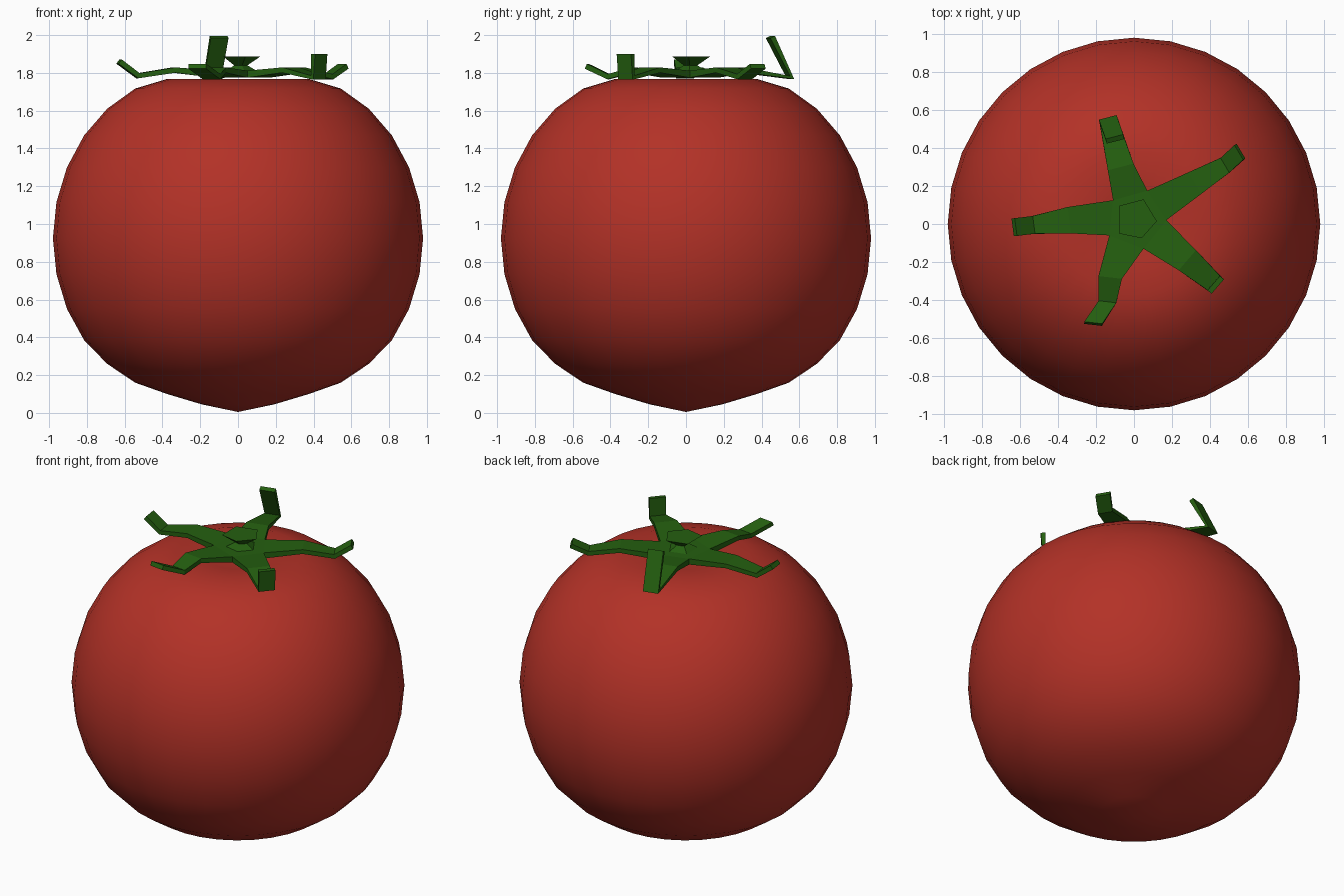
import bpy, bmesh, math
from mathutils import Vector

if "Cube" in bpy.data.objects:
    bpy.data.objects.remove(bpy.data.objects["Cube"])


def material(name, rgb):
    m = bpy.data.materials.new(name)
    m.diffuse_color = (*rgb, 1)
    m.use_nodes = True
    m.node_tree.nodes["Principled BSDF"].inputs["Base Color"].default_value = m.diffuse_color
    return m


def make_object(name, bm, mat):
    bmesh.ops.recalc_face_normals(bm, faces=bm.faces[:])
    me = bpy.data.meshes.new(name)
    bm.to_mesh(me)
    bm.free()
    me.materials.append(mat)
    ob = bpy.data.objects.new(name, me)
    bpy.context.collection.objects.link(ob)
    return ob


red = material("tomato red", (0.45, 0.031, 0.02))
green = material("leaf green", (0.018, 0.115, 0.005))

# Fruit: sphere with a pointed base and a dented top, set ring by ring
R, CZ, RINGS = 0.98, 0.925, 16
heights = [0.005, 0.045, 0.10, 0.16, 0.26, 0.385, 0.55, 0.734, 0.925,
           1.116, 1.30, 1.469, 1.61, 1.717, 1.768, 1.755, 1.73]
bm = bmesh.new()
bmesh.ops.create_uvsphere(bm, u_segments=32, v_segments=RINGS, radius=R)
for v in bm.verts:
    ring = round((1 - math.acos(max(-1, min(1, v.co.z / R))) / math.pi) * RINGS)
    v.co.z = heights[ring]
for f in bm.faces:
    f.smooth = True
make_object("fruit", bm, red)

# Calyx: five bent sepals that share the notch points of a pentagonal core
notches = [(0.07, 0.175), (-0.11, 0.125), (-0.13, -0.06), (0.05, -0.13), (0.17, 0.02)]
# centre line (x, y, z, half width) from the core outwards; sepal i lies between notch i and i+1
sepals = [
    [(-0.07, 0.30, 1.815, 0.07), (-0.135, 0.55, 1.775, 0.048), (-0.10, 0.447, 1.99, 0.048)],
    [(-0.34, 0.02, 1.815, 0.07), (-0.53, -0.005, 1.785, 0.047), (-0.63, -0.017, 1.86, 0.047)],
    [(-0.125, -0.28, 1.815, 0.062), (-0.14, -0.41, 1.78, 0.047), (-0.215, -0.525, 1.835, 0.047)],
    [(0.28, -0.19, 1.815, 0.07), (0.425, -0.315, 1.775, 0.05), (0.43, -0.32, 1.90, 0.05)],
    [(0.32, 0.215, 1.815, 0.066), (0.48, 0.31, 1.78, 0.045), (0.557, 0.38, 1.835, 0.045)],
]
T = 0.014
bm = bmesh.new()
top = [bm.verts.new((x, y, 1.812)) for x, y in notches]
low = [bm.verts.new((x, y, 1.775)) for x, y in notches]
bm.faces.new(top)
bm.faces.new(low[::-1])
for i, path in enumerate(sepals):
    j = (i + 1) % 5
    prev = [top[i], top[j], low[j], low[i]]
    root = (Vector(notches[i]) + Vector(notches[j])) / 2
    pts = [Vector((*root, 1.795))] + [Vector(p[:3]) for p in path]
    for k in range(1, len(pts)):
        d = (pts[k] - pts[k - 1]).normalized()
        if k + 1 < len(pts):
            d = (d + (pts[k + 1] - pts[k]).normalized()).normalized()
        flat = pts[2] - pts[1]
        side = Vector((flat.y, -flat.x, 0)).normalized()
        n = side.cross(d).normalized() * T
        s = side * path[k - 1][3]
        c = pts[k]
        cur = [bm.verts.new(p) for p in (c + s + n, c - s + n, c - s - n, c + s - n)]
        for a in range(4):
            b = (a + 1) % 4
            bm.faces.new((prev[a], prev[b], cur[b], cur[a]))
        prev = cur
    bm.faces.new(prev)
make_object("calyx", bm, green)

# Stem stub: five-sided, flaring upwards
bm = bmesh.new()
rim = [(0.05, 0.13), (-0.08, 0.095), (-0.08, -0.05), (0.04, -0.075), (0.12, 0.015)]
centre = Vector((0.012, 0.022))
rings = []
for z, scale in ((1.805, 0.9), (1.84, 0.35), (1.888, 1.0)):
    rings.append([bm.verts.new((*(centre + (Vector(p) - centre) * scale), z)) for p in rim])
for lower, upper in zip(rings, rings[1:]):
    for a in range(5):
        b = (a + 1) % 5
        bm.faces.new((lower[a], lower[b], upper[b], upper[a]))
bm.faces.new(rings[0][::-1])
bm.faces.new(rings[-1])
make_object("stem_stub", bm, green)
